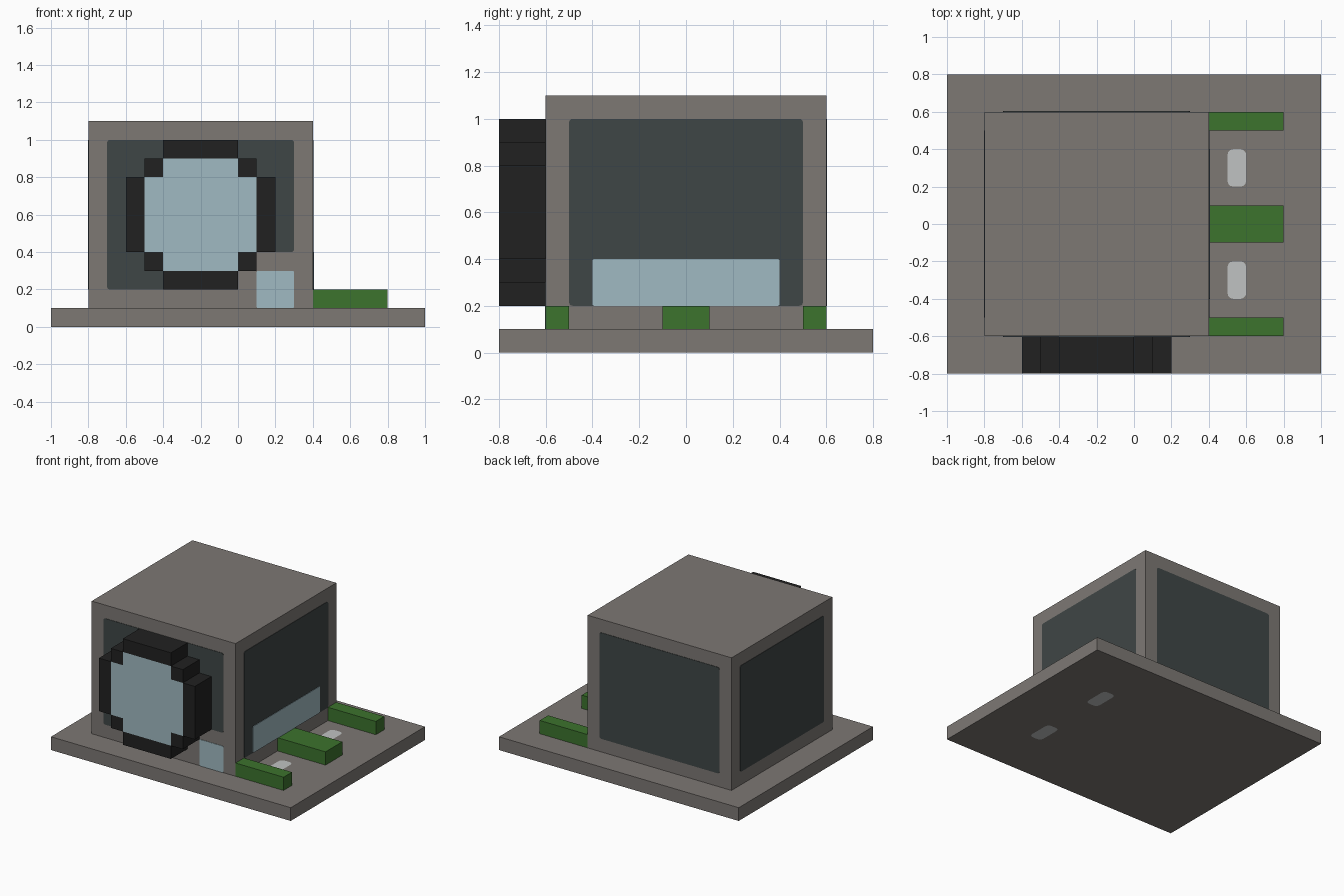
import bpy, bmesh
from mathutils import Vector

cube = bpy.data.objects.get("Cube")
if cube:
    bpy.data.objects.remove(cube, do_unlink=True)


def material(name, rgb):
    linear = [((c / 255 + 0.055) / 1.055) ** 2.4 for c in rgb]
    mat = bpy.data.materials.new(name)
    mat.use_nodes = True
    mat.diffuse_color = (*linear, 1)
    mat.node_tree.nodes["Principled BSDF"].inputs["Base Color"].default_value = (*linear, 1)
    return mat


stone = material("stone grey", (125, 120, 116))
dark_glass = material("dark glass", (63, 70, 70))
black = material("black", (33, 33, 33))
pale_blue = material("pale blue", (160, 186, 194))
green = material("hedge green", (60, 115, 45))
white = material("off white", (192, 194, 194))


def boxes(name, mat, *ranges, radius=0, axis=2):
    """Join boxes given as (x, y, z) ranges; round the edges that run along axis."""
    bm = bmesh.new()
    for spans in ranges:
        low, high = (Vector(p) for p in zip(*spans))
        verts = bmesh.ops.create_cube(bm, size=1)["verts"]
        for v in verts:
            v.co = (low + high) / 2 + v.co * (high - low)
    if radius:
        along = [e for e in bm.edges
                 if abs((e.verts[0].co - e.verts[1].co).normalized()[axis]) > 0.9]
        bmesh.ops.bevel(bm, geom=along, offset=radius, segments=3, profile=0.5,
                        affect='EDGES')
    mesh = bpy.data.meshes.new(name)
    bm.to_mesh(mesh)
    bm.free()
    mesh.materials.append(mat)
    obj = bpy.data.objects.new(name, mesh)
    bpy.context.collection.objects.link(obj)
    return obj


# Ground slab with two slots filled flush by pale inserts
slab = boxes("ground_slab", stone, ((-1, 1), (-0.8, 0.8), (0, 0.1)))
for name, y in (("front", -0.3), ("back", 0.3)):
    slot = ((0.5, 0.6), (y - 0.1, y + 0.1))
    cutter = boxes("slot_cutter", white, (*slot, (-0.1, 0.2)), radius=0.03)
    cutter.hide_render = True
    cut = slab.modifiers.new("slot", 'BOOLEAN')
    cut.operation = 'DIFFERENCE'
    cut.object = cutter
    bpy.context.view_layer.objects.active = slab
    bpy.ops.object.modifier_apply(modifier=cut.name)
    bpy.data.objects.remove(cutter, do_unlink=True)
    boxes(name + "_ground_insert", white, (*slot, (0, 0.1)), radius=0.03)
while len(slab.data.materials) > 1:
    slab.data.materials.pop()
for face in slab.data.polygons:
    face.material_index = 0

# Main building block
boxes("building", stone, ((-0.8, 0.4), (-0.6, 0.6), (0.1, 1.1)))

# Hedges beside the building
for name, y0, y1 in (("front", -0.6, -0.5), ("middle", -0.1, 0.1), ("back", 0.5, 0.6)):
    boxes(name + "_hedge", green, ((0.4, 0.8), (y0, y1), (0.1, 0.2)))

# Wall windows as thin plates
t = 0.003
tall = (0.2, 1.0)
boxes("left_window", dark_glass, ((0.4, 0.4 + t), (-0.5, 0.5), tall), radius=0.015, axis=0)
boxes("right_window", dark_glass, ((-0.8 - t, -0.8), (-0.5, 0.5), tall), radius=0.015, axis=0)
boxes("back_window", dark_glass, ((-0.7, 0.3), (0.6, 0.6 + t), tall), radius=0.015, axis=1)
boxes("front_window", dark_glass,
      ((-0.7, 0), (-0.6 - t, -0.6), tall),
      ((-0.3, 0.3), (-0.6 - t, -0.6), (0.4, 1.0)), radius=0.015, axis=1)

# Pale door and side opening
boxes("front_door", pale_blue, ((0.1, 0.3), (-0.6 - t, -0.6), (0.1, 0.3)), radius=0.008, axis=1)
boxes("side_opening", pale_blue, ((0.4, 0.4 + 2 * t), (-0.4, 0.4), (0.2, 0.4)),
      radius=0.008, axis=0)

# Stepped round porthole: black rim around a flush pale lens
cx, cz = -0.2, 0.6
depth = (-0.8, -0.6)


def cell(x0, x1, z0, z1):
    return ((cx + x0, cx + x1), depth, (cz + z0, cz + z1))


rim = []
for s in (-1, 1):
    near, mid, far = 0.2 * s, 0.3 * s, 0.4 * s
    rim.append(cell(*sorted((mid, far)), -0.2, 0.2))
    rim.append(cell(-0.2, 0.2, *sorted((mid, far))))
    for r in (-1, 1):
        rim.append(cell(*sorted((near, mid)), *sorted((0.2 * r, 0.3 * r))))
boxes("porthole_rim", black, *rim)
boxes("porthole_lens", pale_blue, cell(-0.3, 0.3, -0.2, 0.2),
      cell(-0.2, 0.2, 0.2, 0.3), cell(-0.2, 0.2, -0.3, -0.2))
